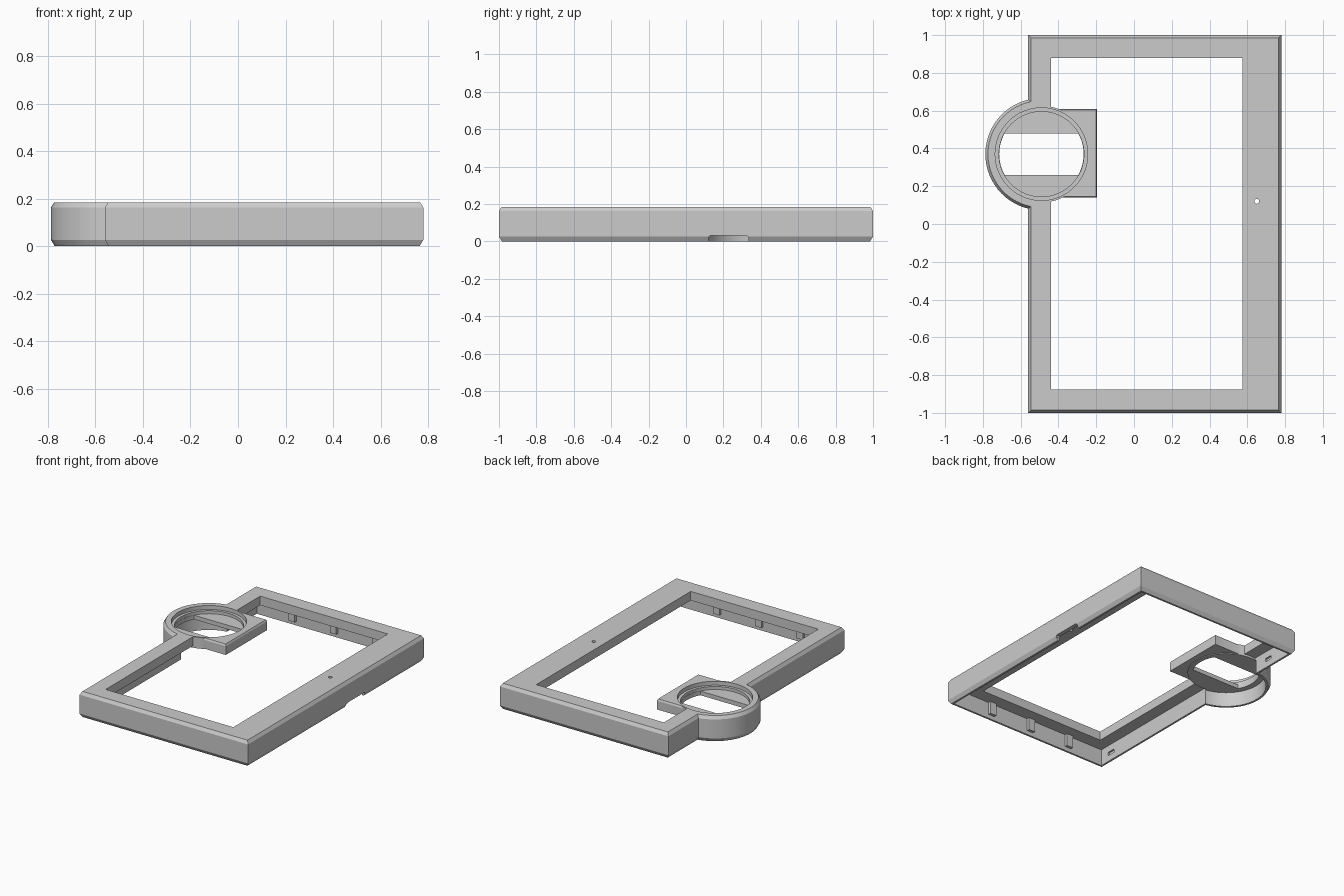
import bpy, bmesh, math

if "Cube" in bpy.data.objects:
    bpy.data.objects.remove(bpy.data.objects["Cube"])

grey = bpy.data.materials.new("grey plastic")
grey.diffuse_color = (0.6, 0.6, 0.6, 1)
grey.use_nodes = True
grey.node_tree.nodes["Principled BSDF"].inputs["Base Color"].default_value = grey.diffuse_color
CX, CY, H = -0.49, 0.37, 0.185          # ring centre and overall height


def rect(x0, x1, y0, y1, inset=0):
    return [(x0 + inset, y0 + inset), (x1 - inset, y0 + inset),
            (x1 - inset, y1 - inset), (x0 + inset, y1 - inset)]


def circle(r, x=CX, y=CY, n=64):
    return [(x + r * math.cos(2 * math.pi * i / n), y + r * math.sin(2 * math.pi * i / n)) for i in range(n)]


def loft(name, levels):
    """Closed solid through a stack of (outline, z) levels."""
    bm = bmesh.new()
    loops = [[bm.verts.new((x, y, z)) for x, y in pts] for pts, z in levels]
    n = len(loops[0])
    bm.faces.new(loops[0][::-1])
    bm.faces.new(loops[-1])
    for a, b in zip(loops, loops[1:]):
        for i in range(n):
            j = (i + 1) % n
            bm.faces.new((a[i], a[j], b[j], b[i]))
    mesh = bpy.data.meshes.new(name)
    bm.to_mesh(mesh)
    bm.free()
    mesh.materials.append(grey)
    ob = bpy.data.objects.new(name, mesh)
    bpy.context.collection.objects.link(ob)
    return ob


def prism(name, pts, z0, z1):
    return loft(name, [(pts, z0), (pts, z1)])


def combine(target, other, op):
    mod = target.modifiers.new(op, 'BOOLEAN')
    mod.operation, mod.object, mod.solver = op, other, 'EXACT'
    bpy.context.view_layer.objects.active = target
    bpy.ops.object.modifier_apply(modifier=mod.name)
    bpy.data.objects.remove(other)


def add(ob):
    combine(frame, ob, 'UNION')


def cut(ob):
    combine(frame, ob, 'DIFFERENCE')


# Chamfered outer block and round bulge
def chamfered(name, outline):
    return loft(name, [(outline(0.016), 0), (outline(0), 0.027), (outline(0), H - 0.022), (outline(0.014), H)])


frame = chamfered("frame", lambda d: rect(-0.56, 0.78, -1, 1, d))
add(chamfered("bulge", lambda d: circle(0.297 - d)))

# Window opening, hollow underside and the space below the ring
cut(prism("opening", rect(-0.44, 0.575, -0.875, 0.88), -0.1, 0.3))
cut(prism("cavity", rect(-0.53, 0.75, -0.97, 0.97), -0.1, 0.12))
cut(prism("ring_cavity", circle(0.265), -0.1, 0.105))

# Square tab and ring body reaching into the window
add(loft("tab", [(rect(-0.45, -0.195, 0.14, 0.61), 0.11),
                 (rect(-0.45, -0.195, 0.14, 0.61), H - 0.012),
                 (rect(-0.45, -0.195, 0.14, 0.61, 0.006), H)]))
add(prism("ring_body", circle(0.256), 0.105, H))

# Stepped bore, with a slot that leaves two floor segments
cut(prism("ledge", circle(0.245), 0.157, 0.3))
cut(prism("bore", circle(0.225), 0.135, 0.3))
a = math.asin(0.11 / 0.2235)
arc = [(-a + 2 * a * i / 12) for i in range(13)]
slot = [(CX + 0.2235 * math.cos(t + k), CY + 0.2235 * math.sin(t + k)) for k in (0, math.pi) for t in arc]
cut(prism("slot", slot, -0.1, 0.2))

# Pin hole, thumb notch and shallow catch pockets
cut(prism("pin_hole", circle(0.013, 0.65, 0.12, 16), -0.1, 0.3))
cut(loft("thumb_notch", [(rect(0.72, 0.9, 0.12, 0.335), -0.1), (rect(0.72, 0.9, 0.12, 0.335), 0.022),
                         (rect(0.72, 0.9, 0.12, 0.335, 0.01), 0.032)]))
for y in (-0.87, 0.76):
    cut(prism("catch_pocket", rect(-0.542, -0.5, y - 0.03, y + 0.03), 0.045, 0.07))

# Small ribs inside the end walls
for x in (-0.24, 0.09, 0.425):
    for y in (-0.962, 0.962):
        add(prism("rib", rect(x - 0.025, x + 0.025, y - 0.012, y + 0.012), 0.03, 0.125))

bpy.ops.object.select_all(action='DESELECT')
frame.select_set(True)
bpy.context.view_layer.objects.active = frame
bpy.ops.object.shade_smooth_by_angle(angle=math.radians(25))
